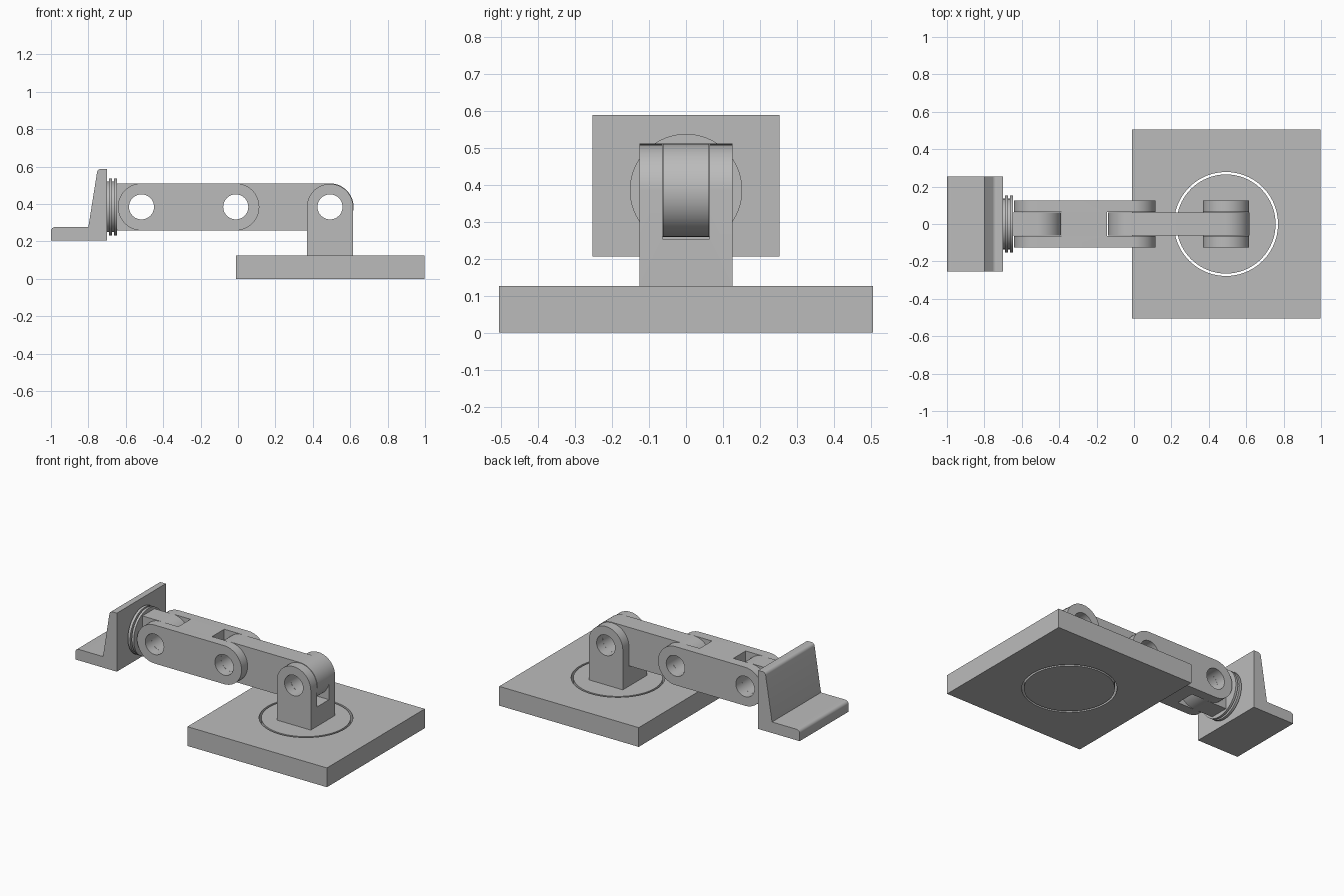
import bpy, bmesh, math

if "Cube" in bpy.data.objects:
    bpy.data.objects.remove(bpy.data.objects["Cube"])

R, HOLE, ZC = 0.126, 0.067, 0.385          # joint radius, pin hole, pin height
XA, XB, XC = -0.516, -0.012, 0.492         # wrist, elbow, shoulder pins
W, T = 0.126, 0.063                        # outer and tongue half widths

grey = bpy.data.materials.new("plain_grey")
grey.diffuse_color = (0.5, 0.5, 0.5, 1)
grey.use_nodes = True
grey.node_tree.nodes["Principled BSDF"].inputs["Base Color"].default_value = grey.diffuse_color


def prism(name, pts, half):
    """Extrude an x-z outline along y."""
    bm = bmesh.new()
    face = bm.faces.new([bm.verts.new((x, -half, z)) for x, z in pts])
    new = bmesh.ops.extrude_face_region(bm, geom=[face])["geom"]
    bmesh.ops.translate(bm, vec=(0, 2 * half, 0),
                        verts=[v for v in new if isinstance(v, bmesh.types.BMVert)])
    bmesh.ops.recalc_face_normals(bm, faces=bm.faces)
    me = bpy.data.meshes.new(name)
    bm.to_mesh(me)
    bm.free()
    me.materials.append(grey)
    ob = bpy.data.objects.new(name, me)
    bpy.context.collection.objects.link(ob)
    return ob


def arc(x, z, r, a0, a1, n=24):
    return [(x + r * math.cos(math.radians(a0 + (a1 - a0) * i / n)),
             z + r * math.sin(math.radians(a0 + (a1 - a0) * i / n))) for i in range(n + 1)]


def box(name, x0, x1, half, z0, z1):
    return prism(name, [(x0, z0), (x1, z0), (x1, z1), (x0, z1)], half)


def cylinder(name, loc, r, depth, rot=(0, 0, 0), n=64):
    bpy.ops.mesh.primitive_cylinder_add(vertices=n, radius=r, depth=depth, location=loc, rotation=rot)
    ob = bpy.context.object
    ob.name = name
    ob.data.materials.append(grey)
    return ob


def boolean(ob, tool, op="DIFFERENCE"):
    mod = ob.modifiers.new(op, "BOOLEAN")
    mod.operation, mod.object, mod.solver = op, tool, "EXACT"
    bpy.context.view_layer.objects.active = ob
    bpy.ops.object.modifier_apply(modifier=mod.name)
    bpy.data.objects.remove(tool)


def pin_hole(ob, x):
    boolean(ob, cylinder("cutter", (x, 0, ZC), HOLE, 1, (math.pi / 2, 0, 0), 48))


# Base plate with a round through opening
base = box("base_plate", -0.012, 0.998, 0.506, 0, 0.126)
boolean(base, cylinder("cutter", (XC, 0, 0.06), 0.278, 1, n=96))

# Turntable disc carrying the shoulder fork
cylinder("turntable", (XC, 0, 0.063), 0.265, 0.126, n=96)
fork = prism("shoulder_fork", [(XC - 0.123, 0.126), (XC + 0.123, 0.126)]
             + arc(XC, ZC, 0.123, 0, 180), W)
boolean(fork, box("cutter", 0.2, 0.8, T, 0.253, 0.7))
pin_hole(fork, XC)

# Upper arm: narrow link rounded at both ends
upper = prism("upper_arm", arc(XC, ZC, R, -90, 90) + arc(XB, ZC, R, 90, 270), T - 0.0005)
pin_hole(upper, XB)
pin_hole(upper, XC)

# Forearm: wide link slotted at both ends
fore = prism("forearm", arc(XB, ZC, R, -90, 90) + arc(XA, ZC, R, 90, 270), W)
boolean(fore, box("cutter", XB - 0.132, 0.3, T, 0, 0.8))
boolean(fore, box("cutter", -0.8, XA + 0.128, T, 0, 0.8))
pin_hole(fore, XA)
pin_hole(fore, XB)

# Wrist tongue, two swivel discs and their core
tongue = prism("wrist_tongue", arc(XA, ZC, R, -90, 90)
               + [(-0.65, ZC + R), (-0.65, ZC - R)], T - 0.0005)
pin_hole(tongue, XA)
side = (0, math.pi / 2, 0)
for name, x0, x1, r in (("wrist_disc", -0.663, -0.648, 0.152),
                        ("jaw_disc", -0.691, -0.674, 0.152),
                        ("swivel_core", -0.702, -0.655, 0.135)):
    cylinder(name, ((x0 + x1) / 2, 0, ZC), r, x1 - x0, side, 80)

# L-shaped gripping jaw with softened front edges
prism("jaw", [(-1, 0.205), (-0.70, 0.205), (-0.70, 0.588)]
      + arc(-0.732, 0.566, 0.022, 90, 170, 8)
      + [(-0.80, 0.277)]
      + arc(-0.978, 0.255, 0.022, 90, 180, 8), 0.253)

# Smooth the round surfaces, keep edges sharp
bpy.ops.object.select_all(action="SELECT")
bpy.ops.object.shade_smooth_by_angle(angle=math.radians(30))
